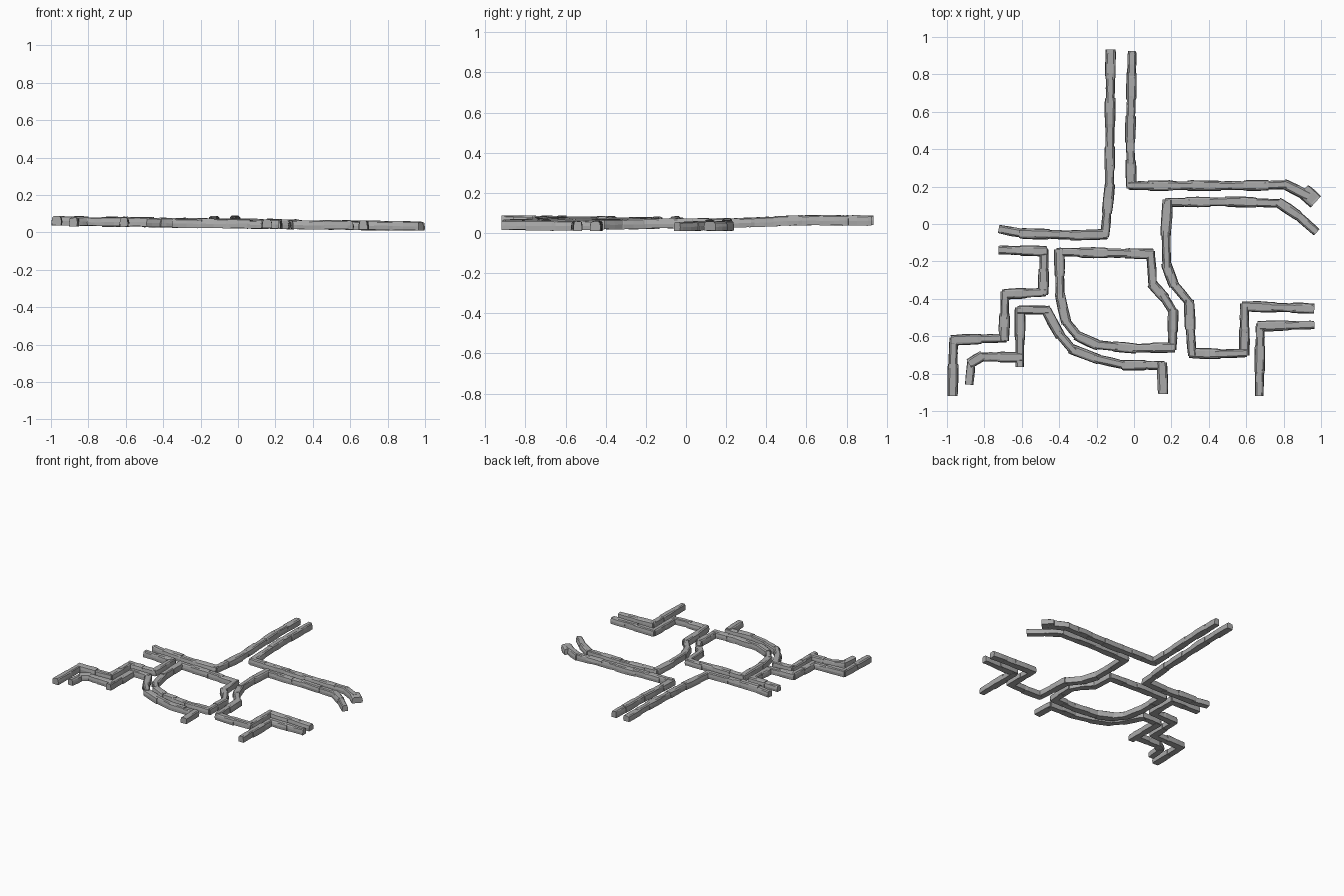
import bpy, bmesh, random
from mathutils import Vector

random.seed(4)
cube = bpy.data.objects.get("Cube")
if cube:
    bpy.data.objects.remove(cube)

stone = bpy.data.materials.new("grey_stone")
stone.use_nodes = True
grey = (0.40, 0.40, 0.40, 1)
stone.diffuse_color = grey
stone.node_tree.nodes["Principled BSDF"].inputs["Base Color"].default_value = grey

# Half cross-section of a stone: (side in half widths, height fraction)
SECTION = [(-1, 0), (1, 0), (1.05, .45), (.9, .88), (.6, 1), (-.6, 1), (-.9, .88), (-1.05, .45)]
HEIGHT = 0.047


def ground(p):
    """The wall base falls gently to the right and rises to the back."""
    return 0.024 - 0.013 * p.x + 0.016 * min(1, max(0, (p.y - 0.2) * 2.5))


def add_stone(bm, a, b, width):
    """One rough stone between two points, overlapping its neighbours."""
    along = (b - a).normalized()
    side = Vector((-along.y, along.x))
    a, b = a - along * 0.014, b + along * 0.014
    tall = HEIGHT * random.uniform(0.94, 1.08)
    lift = random.uniform(-0.003, 0.002)
    rings = []
    for t, swell in ((0, .94), (.12, 1), (.5, 1.03), (.88, 1), (1, .94)):
        p = a.lerp(b, t)
        ring = []
        for s, h in SECTION:
            q = p + side * (s * width * swell / 2 + random.uniform(-.0015, .0015))
            z = ground(p) + lift + h * tall + random.uniform(-.0015, .0015)
            ring.append(bm.verts.new((q.x, q.y, z)))
        rings.append(ring)
    n = len(SECTION)
    for r, s in zip(rings, rings[1:]):
        for i in range(n):
            j = (i + 1) % n
            bm.faces.new((r[i], r[j], s[j], s[i]))
    bm.faces.new(rings[0][::-1])
    bm.faces.new(rings[-1])


def wall(name, points, end_width=None):
    """A row of stones, alternately wide and narrow, along a path."""
    bm = bmesh.new()
    pts = [Vector(p) for p in points]
    count = 0
    for k, (a, b) in enumerate(zip(pts, pts[1:])):
        parts = max(1, round((b - a).length / 0.125))
        for i in range(parts):
            width = 0.053 if count % 2 else 0.044
            if end_width and k == len(pts) - 2:
                width = end_width
            add_stone(bm, a.lerp(b, i / parts), a.lerp(b, (i + 1) / parts), width)
            count += 1
    bmesh.ops.recalc_face_normals(bm, faces=bm.faces)
    mesh = bpy.data.meshes.new(name)
    bm.to_mesh(mesh)
    bm.free()
    mesh.materials.append(stone)
    obj = bpy.data.objects.new(name, mesh)
    bpy.context.collection.objects.link(obj)


# Walls on either side of the back passage
wall("back_right_wall", [(-.71, -.03), (-.60, -.05), (-.33, -.06), (-.155, -.055),
                         (-.13, .2), (-.13, .4), (-.125, .92)])
wall("back_left_wall", [(-.01, .91), (-.02, .45), (-.015, .205), (.3, .205),
                        (.6, .205), (.81, .21), (.92, .155)])
wall("corner_stone", [(.915, .17), (.962, .128)], 0.08)

# Long winding wall and its short partner on the left
wall("left_winding_wall", [(.967, -.035), (.87, .05), (.78, .11), (.5, .12), (.18, .115),
                           (.17, -.05), (.175, -.22), (.21, -.32), (.295, -.42),
                           (.30, -.55), (.31, -.69), (.45, -.695), (.59, -.69),
                           (.59, -.44), (.75, -.445), (.95, -.452)])
wall("front_left_wall", [(.95, -.54), (.675, -.545), (.67, -.905)])

# Stepped walls on the right
wall("right_stepped_wall", [(-.71, -.14), (-.48, -.145), (-.485, -.365), (-.69, -.375),
                            (-.695, -.61), (-.965, -.62), (-.97, -.905)])
wall("front_right_wall", [(-.88, -.845), (-.87, -.74), (-.82, -.71), (-.61, -.712)])
wall("front_curved_wall", [(-.61, -.75), (-.61, -.46), (-.47, -.46), (-.40, -.59),
                           (-.33, -.67), (-.2, -.72), (-.05, -.755), (.15, -.755),
                           (.155, -.895)])

# Closed wall round the central room
wall("room_wall", [(-.40, -.15), (.09, -.16), (.10, -.325), (.16, -.39), (.21, -.47),
                   (.205, -.66), (0, -.665), (-.2, -.645), (-.3, -.6), (-.365, -.52),
                   (-.395, -.38), (-.40, -.15)])
